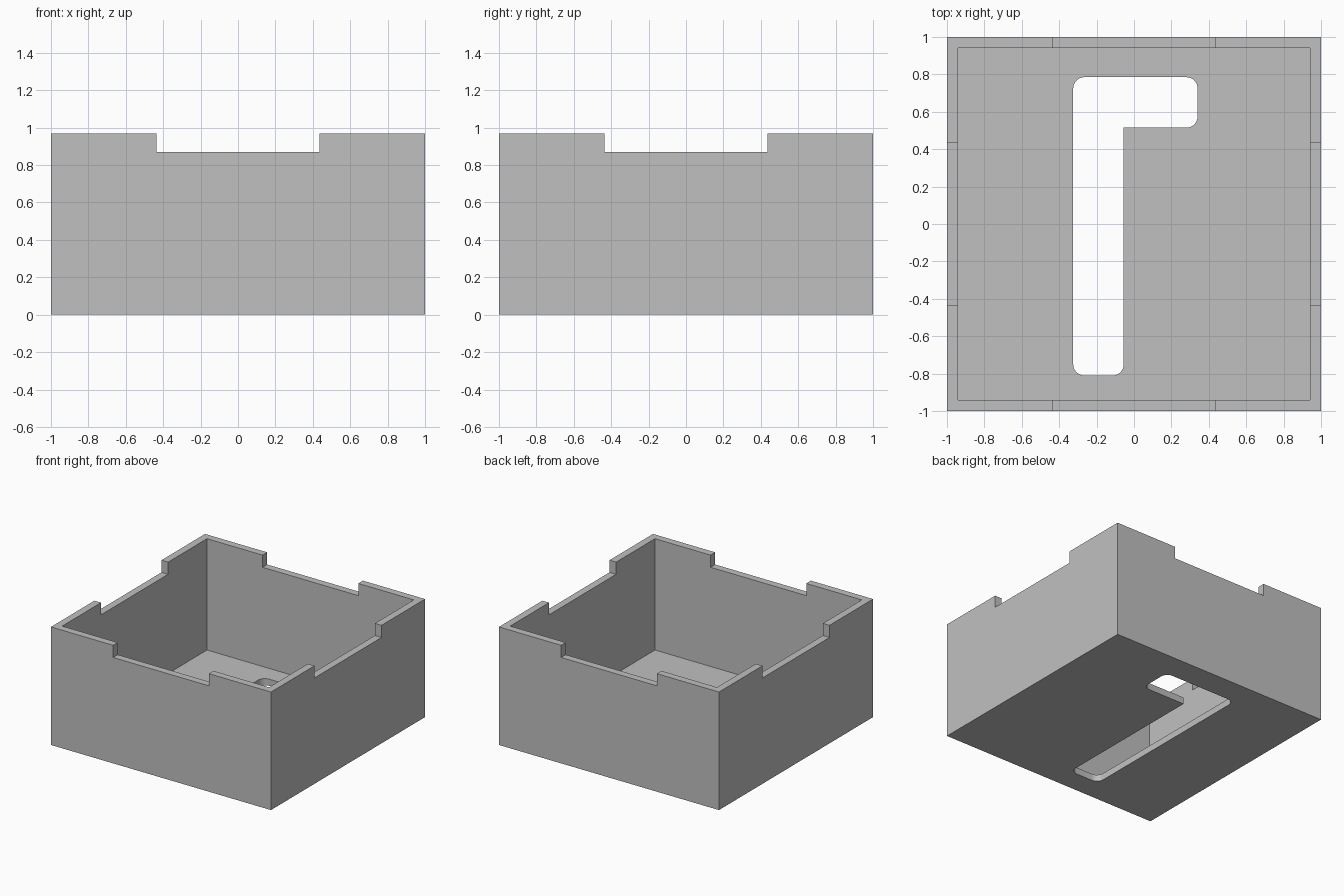
import bpy, bmesh, math
from mathutils import Vector

HEIGHT, NOTCH_Z, NOTCH_HALF = 0.97, 0.87, 0.435
WALL, FLOOR = 0.06, 0.055

default = bpy.data.objects.get("Cube")
if default:
    bpy.data.objects.remove(default, do_unlink=True)

grey = bpy.data.materials.new("light_grey")
grey.use_nodes = True
colour = (0.53, 0.53, 0.53, 1)
grey.diffuse_color = colour
grey.node_tree.nodes["Principled BSDF"].inputs["Base Color"].default_value = colour


def prism(name, outline, z0, z1):
    """Extrude a closed outline from z0 up to z1."""
    bm = bmesh.new()
    face = bm.faces.new([bm.verts.new((x, y, z0)) for x, y in outline])
    top = bmesh.ops.extrude_face_region(bm, geom=[face])["geom"]
    bmesh.ops.translate(bm, vec=(0, 0, z1 - z0),
                        verts=[v for v in top if isinstance(v, bmesh.types.BMVert)])
    bmesh.ops.recalc_face_normals(bm, faces=bm.faces)
    mesh = bpy.data.meshes.new(name)
    bm.to_mesh(mesh)
    bm.free()
    mesh.materials.append(grey)
    obj = bpy.data.objects.new(name, mesh)
    bpy.context.collection.objects.link(obj)
    return obj


def rect(hx, hy):
    return [(-hx, -hy), (hx, -hy), (hx, hy), (-hx, hy)]


def rounded(corners, radius, steps=8):
    """Round each right-angled corner flagged True."""
    points = []
    for i, (x, y, is_round) in enumerate(corners):
        p = Vector((x, y))
        if not is_round:
            points.append(p)
            continue
        to_prev = (Vector(corners[i - 1][:2]) - p).normalized()
        to_next = (Vector(corners[(i + 1) % len(corners)][:2]) - p).normalized()
        for s in range(steps + 1):
            a = math.pi / 2 * s / steps
            points.append(p + radius * (to_prev * (1 - math.sin(a))
                                        + to_next * (1 - math.cos(a))))
    return points


# Solid block that becomes the open box
box = prism("open_box", rect(1, 1), 0, HEIGHT)

# Hook-shaped slot through the floor
slot = rounded([(-0.325, -0.81, True), (-0.055, -0.81, True), (-0.055, 0.515, False),
                (0.34, 0.515, True), (0.34, 0.785, True), (-0.325, 0.785, True)], 0.06)

# Cavity, rim notches in both directions, and slot
cutters = [
    prism("cavity_cutter", rect(1 - WALL, 1 - WALL), FLOOR, 1.5),
    prism("front_back_notch_cutter", rect(NOTCH_HALF, 1.5), NOTCH_Z, 1.5),
    prism("side_notch_cutter", rect(1.5, NOTCH_HALF), NOTCH_Z, 1.5),
    prism("slot_cutter", slot, -0.5, 0.5),
]
for cutter in cutters:
    cutter.hide_render = True
    cutter.hide_viewport = True
    cutter.display_type = 'WIRE'
    mod = box.modifiers.new(cutter.name, 'BOOLEAN')
    mod.operation = 'DIFFERENCE'
    mod.solver = 'EXACT'
    mod.object = cutter

# Bake the cuts and discard the cutters
bpy.context.view_layer.update()
evaluated = box.evaluated_get(bpy.context.evaluated_depsgraph_get())
result = bpy.data.meshes.new_from_object(evaluated)
box.modifiers.clear()
box.data = result
for cutter in cutters:
    bpy.data.objects.remove(cutter, do_unlink=True)

# Smooth the slot's rounded corners, keep every other edge sharp
bpy.ops.object.select_all(action='DESELECT')
box.select_set(True)
bpy.context.view_layer.objects.active = box
bpy.ops.object.shade_smooth_by_angle(angle=math.radians(30))
